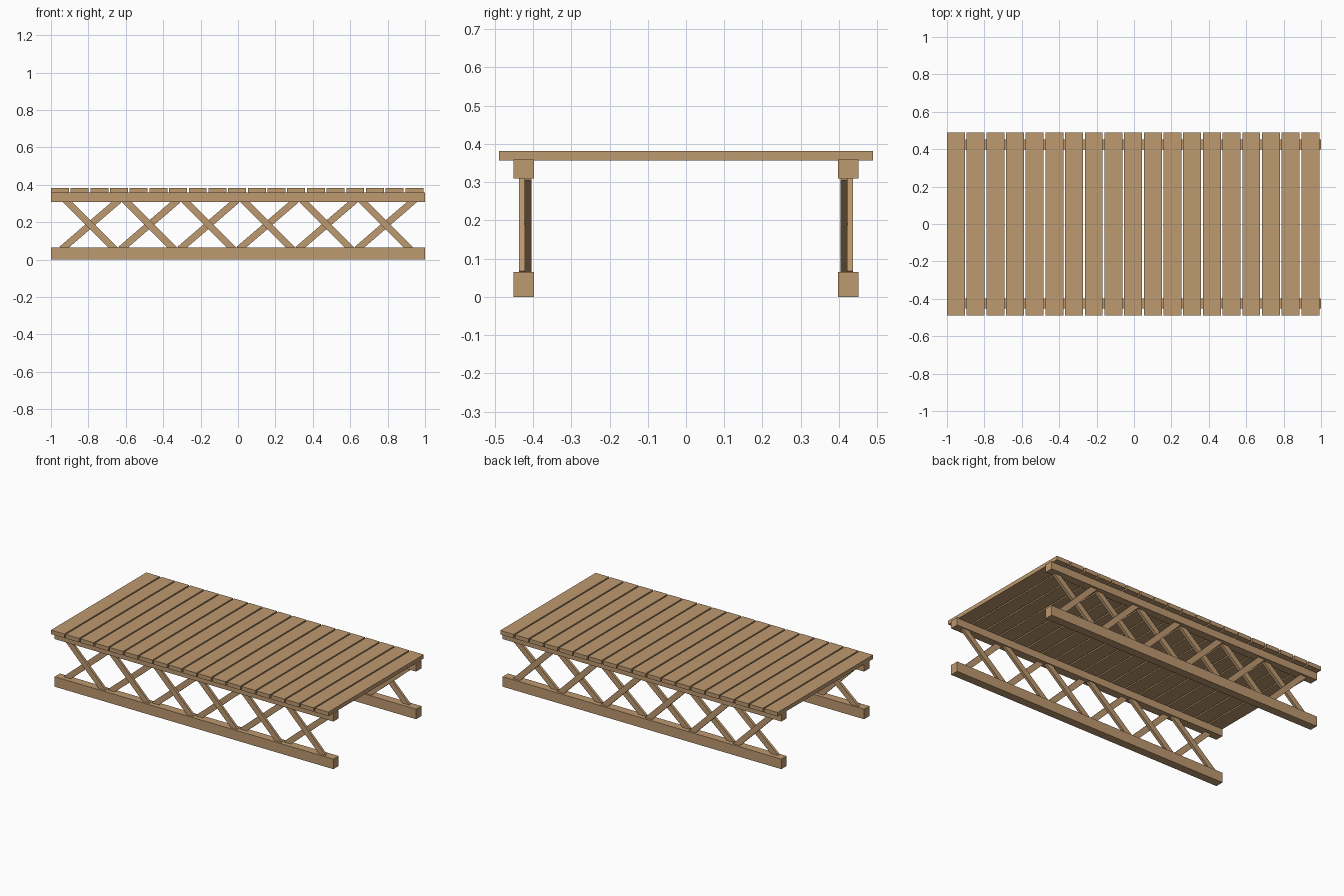
import bpy
import math

if "Cube" in bpy.data.objects:
    bpy.data.objects.remove(bpy.data.objects["Cube"])

wood = bpy.data.materials.new("tan wood")
wood.diffuse_color = (0.51, 0.32, 0.16, 1)
wood.use_nodes = True
wood.node_tree.nodes["Principled BSDF"].inputs["Base Color"].default_value = wood.diffuse_color


def box(name, lo, hi, tilt=0.0):
    """Box between two corners, optionally tilted about y."""
    bpy.ops.mesh.primitive_cube_add(
        size=1, location=[(a + b) / 2 for a, b in zip(lo, hi)])
    ob = bpy.context.object
    ob.name = name
    ob.scale = [b - a for a, b in zip(lo, hi)]
    ob.rotation_euler = (0, tilt, 0)
    ob.data.materials.append(wood)
    return ob


def brace(name, top, bottom, y0, y1, thick=0.036):
    """Diagonal strut in the xz plane; ends are buried in the beams."""
    dx, dz = bottom[0] - top[0], bottom[1] - top[1]
    length = math.hypot(dx, dz) + 0.03
    cx, cz = (top[0] + bottom[0]) / 2, (top[1] + bottom[1]) / 2
    box(name, (cx - length / 2, y0, cz - thick / 2),
        (cx + length / 2, y1, cz + thick / 2), math.atan2(-dz, dx))


# Deck planks
pitch = 2 / 19
for i in range(19):
    x = -1 + i * pitch
    box(f"deck_plank_{i + 1}", (x, -0.489, 0.356), (x + 0.096, 0.489, 0.382))

# Side trusses, mirrored front to back
for side, s in (("front", -1), ("back", 1)):
    def span(a, b):
        return sorted((s * a, s * b))

    y0, y1 = span(0.397, 0.451)
    box(side + "_bottom_beam", (-1, y0, 0), (1, y1, 0.065))
    box(side + "_top_beam", (-1, y0, 0.309), (1, y1, 0.359))

    # Crossed braces: one falls to the right outside, one rises inside
    for i in range(6):
        cx = (i - 2.5) * 6 * pitch / 2
        brace(f"{side}_outer_brace_{i + 1}", (cx - 0.122, 0.309),
              (cx + 0.122, 0.065), *span(0.421, 0.437))
        brace(f"{side}_inner_brace_{i + 1}", (cx + 0.142, 0.309),
              (cx - 0.142, 0.065), *span(0.404, 0.422))
